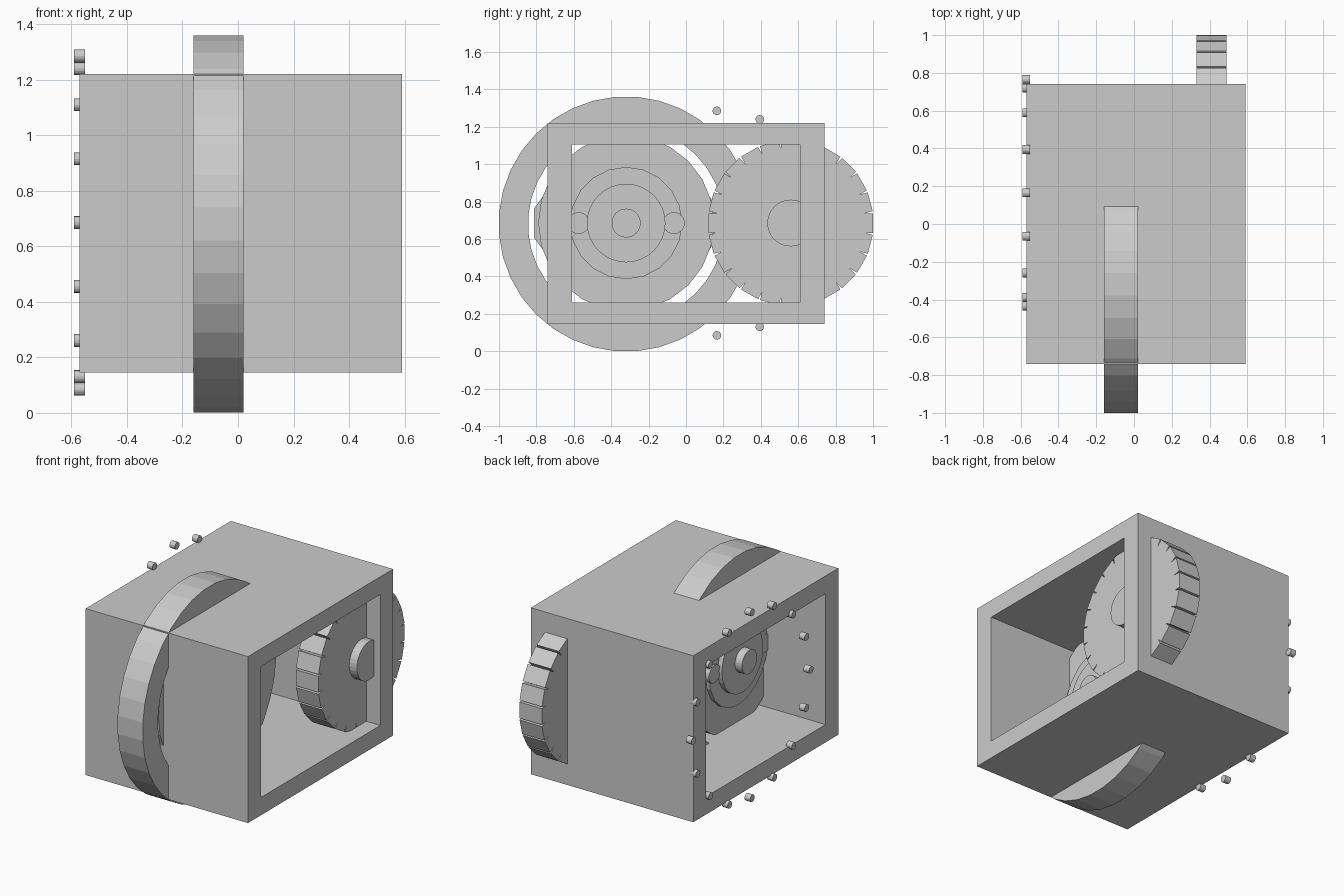
import bpy, bmesh
from math import sin, cos, tan, pi, radians

cube = bpy.data.objects.get("Cube")
if cube:
    bpy.data.objects.remove(cube, do_unlink=True)

grey = bpy.data.materials.new("light_grey")
grey.use_nodes = True
COLOUR = (0.6, 0.6, 0.6, 1)
grey.diffuse_color = COLOUR
grey.node_tree.nodes["Principled BSDF"].inputs["Base Color"].default_value = COLOUR

MID_Z = 0.685


def circle(y, z, r, sides, turn=0.0):
    """Profile of a regular polygon in the y-z plane."""
    steps = [turn + 2 * pi * i / sides for i in range(sides)]
    return [(y + r * cos(a), z + r * sin(a)) for a in steps]


def rectangle(y, z0, z1):
    return [(-y, z0), (y, z0), (y, z1), (-y, z1)]


def extrude(name, outer, x0, x1, inner=None):
    """Extrude a y-z profile along x, solid or with a matching hole."""
    bm = bmesh.new()

    def loop(profile, x):
        return [bm.verts.new((x, y, z)) for y, z in profile]

    def bridge(a, b):
        n = len(a)
        for i in range(n):
            j = (i + 1) % n
            bm.faces.new((a[i], a[j], b[j], b[i]))

    low, high = loop(outer, x0), loop(outer, x1)
    bridge(low, high)
    if inner:
        hole_low, hole_high = loop(inner, x0), loop(inner, x1)
        bridge(high, hole_high)
        bridge(hole_high, hole_low)
        bridge(hole_low, low)
    else:
        bm.faces.new(low)
        bm.faces.new(high)
    bmesh.ops.recalc_face_normals(bm, faces=bm.faces)
    mesh = bpy.data.meshes.new(name)
    bm.to_mesh(mesh)
    bm.free()
    mesh.materials.append(grey)
    obj = bpy.data.objects.new(name, mesh)
    bpy.context.collection.objects.link(obj)
    return obj


# Open box housing
extrude("housing", rectangle(0.74, 0.145, 1.22), -0.57, 0.59,
        rectangle(0.61, 0.26, 1.105))

# Large ring made of flat segments
WHEEL_Y, WHEEL_X = -0.32, -0.07
turn = radians(5)
extrude("large_ring", circle(WHEEL_Y, 0.68, 0.682, 36, turn), -0.16, 0.02,
        circle(WHEEL_Y, 0.68, 0.525, 36, turn))

# Stepped wheel inside the ring: radius, half thickness, sides
for name, r, half, sides in (("wheel_plate", 0.47, 0.055, 24),
                             ("wheel_step", 0.30, 0.08, 20),
                             ("wheel_disc", 0.21, 0.11, 32),
                             ("wheel_axle", 0.077, 0.16, 32)):
    extrude(name, circle(WHEEL_Y, MID_Z, r, sides), WHEEL_X - half, WHEEL_X + half)

# Side bosses and their pins
for side, sign in (("front", -1), ("back", 1)):
    y = WHEEL_Y + sign * 0.255
    extrude(side + "_boss", circle(y, MID_Z, 0.25, 10, pi / 10),
            WHEEL_X - 0.035, WHEEL_X + 0.035)
    extrude(side + "_pin", circle(y, MID_Z, 0.058, 24), WHEEL_X - 0.09, WHEEL_X + 0.09)

# Gear with square teeth split by narrow notches
GEAR_Y, TEETH, HALF_TOOTH = 0.56, 24, 0.052
pitch = 2 * pi / TEETH
root = HALF_TOOTH / tan(pitch / 2)
outline = []
for i in range(TEETH):
    a = i * pitch
    for u, v in ((0.44, -HALF_TOOTH), (0.44, HALF_TOOTH), (root, HALF_TOOTH)):
        outline.append((GEAR_Y + u * cos(a) - v * sin(a), MID_Z + u * sin(a) + v * cos(a)))
extrude("gear", outline, 0.33, 0.49)
extrude("gear_hub", circle(GEAR_Y, MID_Z, 0.125, 32), 0.28, 0.545)

# Circle of small pegs on the open end
for i, (y, z) in enumerate(circle(0.165, MID_Z, 0.6, 16)):
    extrude(f"peg_{i + 1}", circle(y, z, 0.023, 16), -0.59, -0.55)
